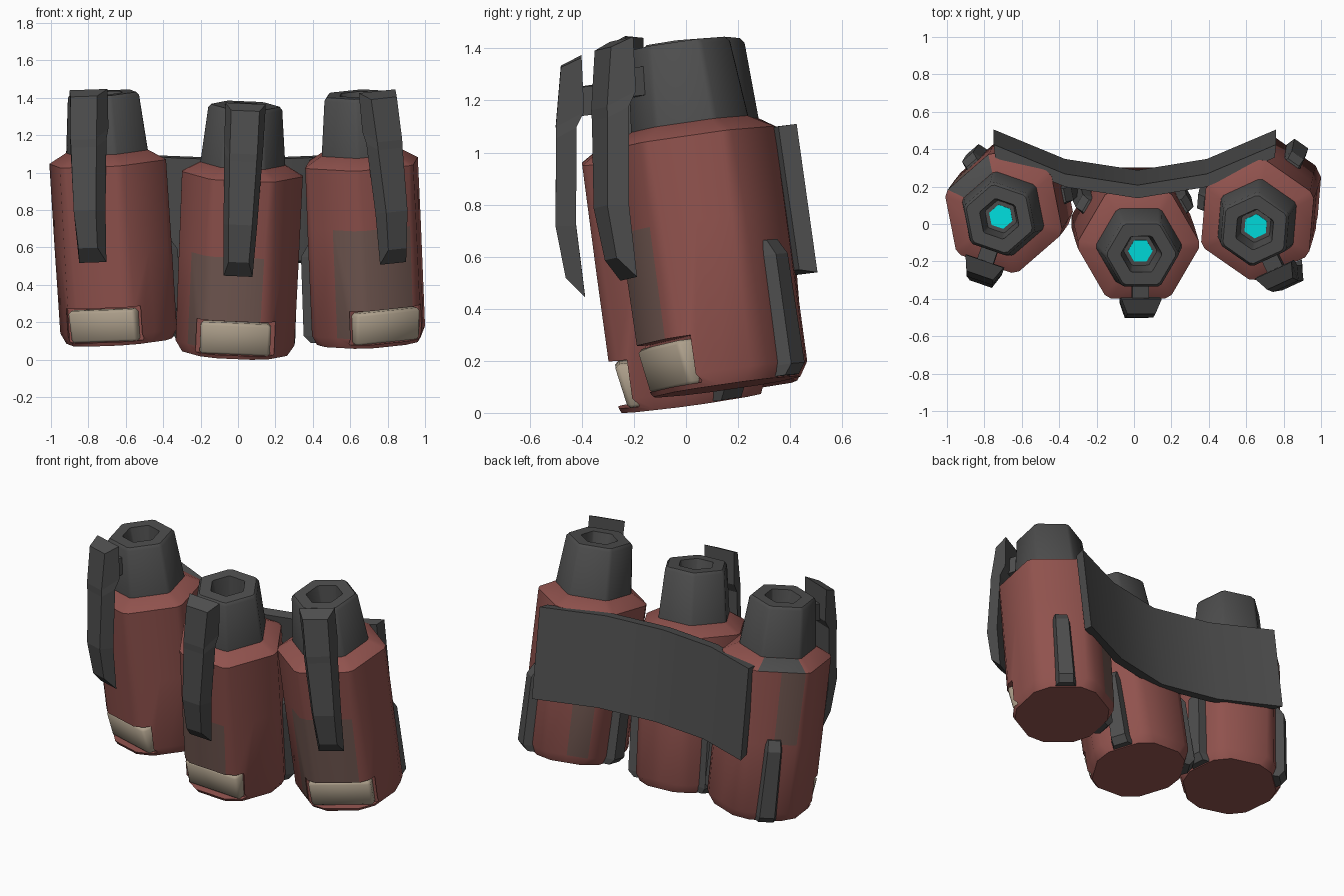
import bpy, bmesh, math
from mathutils import Matrix, Vector

if "Cube" in bpy.data.objects:
    bpy.data.objects.remove(bpy.data.objects["Cube"])


def material(name, rgb):
    m = bpy.data.materials.new(name)
    m.diffuse_color = (*rgb, 1)
    m.use_nodes = True
    m.node_tree.nodes["Principled BSDF"].inputs["Base Color"].default_value = m.diffuse_color
    return m


RED = material("faded red", (0.28, 0.085, 0.075))
WORN = material("worn brown", (0.17, 0.10, 0.085))
GREY = material("dark grey", (0.075, 0.075, 0.075))
BEIGE = material("beige", (0.42, 0.35, 0.26))
CYAN = material("cyan", (0.0, 0.92, 0.93))


def finish(bm, name, mats, matrix=Matrix(), angle=None):
    bmesh.ops.recalc_face_normals(bm, faces=bm.faces)
    me = bpy.data.meshes.new(name)
    bm.to_mesh(me)
    bm.free()
    for m in mats:
        me.materials.append(m)
    ob = bpy.data.objects.new(name, me)
    ob.matrix_world = matrix
    bpy.context.collection.objects.link(ob)
    if angle:
        smooth(ob, angle)
    return ob


def smooth(ob, angle):
    bpy.ops.object.select_all(action='DESELECT')
    ob.select_set(True)
    bpy.context.view_layer.objects.active = ob
    bpy.ops.object.shade_smooth_by_angle(angle=math.radians(angle))


def hexagon(r, z, cut, middles=False):
    """Hexagon with a flat side to the front, clipped corners and optional side midpoints."""
    pts = [Vector((r * math.cos(k * math.pi / 3), r * math.sin(k * math.pi / 3), z)) for k in range(6)]
    out = []
    for k, p in enumerate(pts):
        nxt = pts[(k + 1) % 6]
        out += [p.lerp(pts[k - 1], cut), p.lerp(nxt, cut)]
        if middles:
            out.append(p.lerp(nxt, 0.5))
    return out


def loft(rings, cap_start=True, cap_end=True):
    bm = bmesh.new()
    loops = [[bm.verts.new(p) for p in ring] for ring in rings]
    n = len(rings[0])
    for a, b in zip(loops, loops[1:]):
        for i in range(n):
            j = (i + 1) % n
            bm.faces.new((a[i], a[j], b[j], b[i]))
    if cap_start:
        bm.faces.new(loops[0])
    if cap_end:
        bm.faces.new(loops[-1])
    return bm


def block(x, y0, y1, z0, z1, bevel=0.0):
    bm = bmesh.new()
    bmesh.ops.create_cube(bm, size=1)
    for v in bm.verts:
        v.co = (v.co.x * 2 * x, y0 if v.co.y < 0 else y1, z0 if v.co.z < 0 else z1)
    if bevel:
        bmesh.ops.bevel(bm, geom=bm.edges[:], offset=bevel, segments=1, affect='EDGES')
    return bm


def canister(side, foot, top, yaw, wear_z, low_wear, high_wear):
    foot, top = Vector(foot), Vector(top)
    turn = Vector((0, 0, 1)).rotation_difference(top - foot).to_matrix().to_4x4()
    mat = Matrix.Translation(foot) @ turn @ Matrix.Rotation(math.radians(yaw), 4, 'Z')

    # body with chamfered foot and sloping shoulder
    bm = loft([hexagon(r, z, c, True) for r, z, c in
               ((0.312, 0, 0.2), (0.338, 0.055, 0.12), (0.338, wear_z, 0.1),
                (0.335, 0.965, 0.07), (0.235, 1.02, 0.07))])
    for f in bm.faces:
        c = f.calc_center_median()
        ang = math.degrees(math.atan2(c.y, c.x))
        # scuffed areas, by direction and height
        if 0.06 < c.z < wear_z and any(a < ang < b for a, b in low_wear):
            f.material_index = 1
        if wear_z < c.z < 0.96 and any(a < ang < b for a, b in high_wear):
            f.material_index = 1
        # one grey shoulder facet
        if side == "left" and 125 < ang < 175 and 0.98 < c.z < 1.01:
            f.material_index = 2
    body = finish(bm, side + "_body", [RED, WORN, GREY], mat)

    # notch at the front foot of the body
    cutter = finish(block(0.21, -0.6, -0.2, 0.02, 0.205), "notch_cutter", [RED], mat)
    cutter.hide_render = True
    mod = body.modifiers.new("notch", 'BOOLEAN')
    mod.operation, mod.solver, mod.object = 'DIFFERENCE', 'EXACT', cutter
    graph = bpy.context.evaluated_depsgraph_get()
    cut = bpy.data.meshes.new_from_object(body.evaluated_get(graph))
    body.modifiers.clear()
    body.data = cut
    bpy.data.objects.remove(cutter)
    smooth(body, 35)

    # pad filling the notch, drawn in towards its lower edge
    pad = block(0.188, -0.27, -0.15, 0.015, 0.192, 0.016)
    for v in pad.verts:
        if v.co.z < 0.1 and v.co.y < -0.2:
            v.co.y += 0.025
    finish(pad, side + "_pad", [BEIGE], mat, 50)

    # tapered cap with a hexagonal well
    finish(loft([hexagon(r, z, 0.06) for r, z in
                 ((0.236, 1.0), (0.204, 1.315), (0.188, 1.333), (0.112, 1.333), (0.09, 1.2), (0.0, 1.2))],
                cap_end=False), side + "_cap", [GREY], mat, 35)
    finish(loft([hexagon(0.066, 1.2, 0.02), hexagon(0.066, 1.206, 0.02)]),
           side + "_light", [CYAN], mat)

    # lever: rows of (inner distance, height, outer distance, height, inner half width)
    rows = ((0.236, 1.376, 0.32, 1.348, 0.108), (0.255, 1.167, 0.371, 1.122, 0.105),
            (0.293, 1.112, 0.375, 1.08, 0.103), (0.345, 0.735, 0.424, 0.746, 0.09),
            (0.348, 0.458, 0.412, 0.542, 0.077))
    finish(loft([[(-w, -di, zi), (w, -di, zi), (w * 0.7, -do, zo), (-w * 0.7, -do, zo)]
                 for di, zi, do, zo, w in rows]), side + "_lever", [GREY], mat)
    finish(block(0.045, -0.29, -0.15, 1.15, 1.26), side + "_lever_bracket", [GREY], mat)

    # ribs low on the two rear flats
    for label, a in (("left", -120), ("right", 120)):
        rows = ((0.005, 0.31, 0.075), (0.045, 0.345, 0.075), (0.47, 0.342, 0.065), (0.53, 0.305, 0.06))
        rib = loft([[(-w, -0.24, z), (w, -0.24, z), (w * 0.6, -d, z), (-w * 0.6, -d, z)]
                    for z, d, w in rows])
        finish(rib, f"{side}_{label}_rib", [GREY], mat @ Matrix.Rotation(math.radians(a), 4, 'Z'))


FRONT = (-148, -65)
canister("middle", (-0.018, 0.02, 0.04), (0.04, -0.163, 1.37), 0, 0.55, [FRONT], [])
canister("left", (-0.635, 0.142, 0.1), (-0.72, 0.028, 1.42), -19, 0.5, [], [(151, 175)])
canister("right", (0.7, 0.157, 0.1), (0.645, -0.03, 1.42), 25, 0.64, [FRONT, (92, 116)], [])

# curved belt joining the canisters at the back
belt = []
for x, y, z in ((-0.75, 0.425, 1.11), (-0.37, 0.268, 1.09), (0.02, 0.208, 1.075),
                (0.39, 0.268, 1.09), (0.76, 0.425, 1.11)):
    belt.append([(x, y, z), (x, y + 0.08, z - 0.57),
                 (x * 0.99, y + 0.01, z - 0.56), (x * 0.99, y - 0.07, z - 0.01)])
finish(loft(belt), "belt", [GREY], angle=30)
